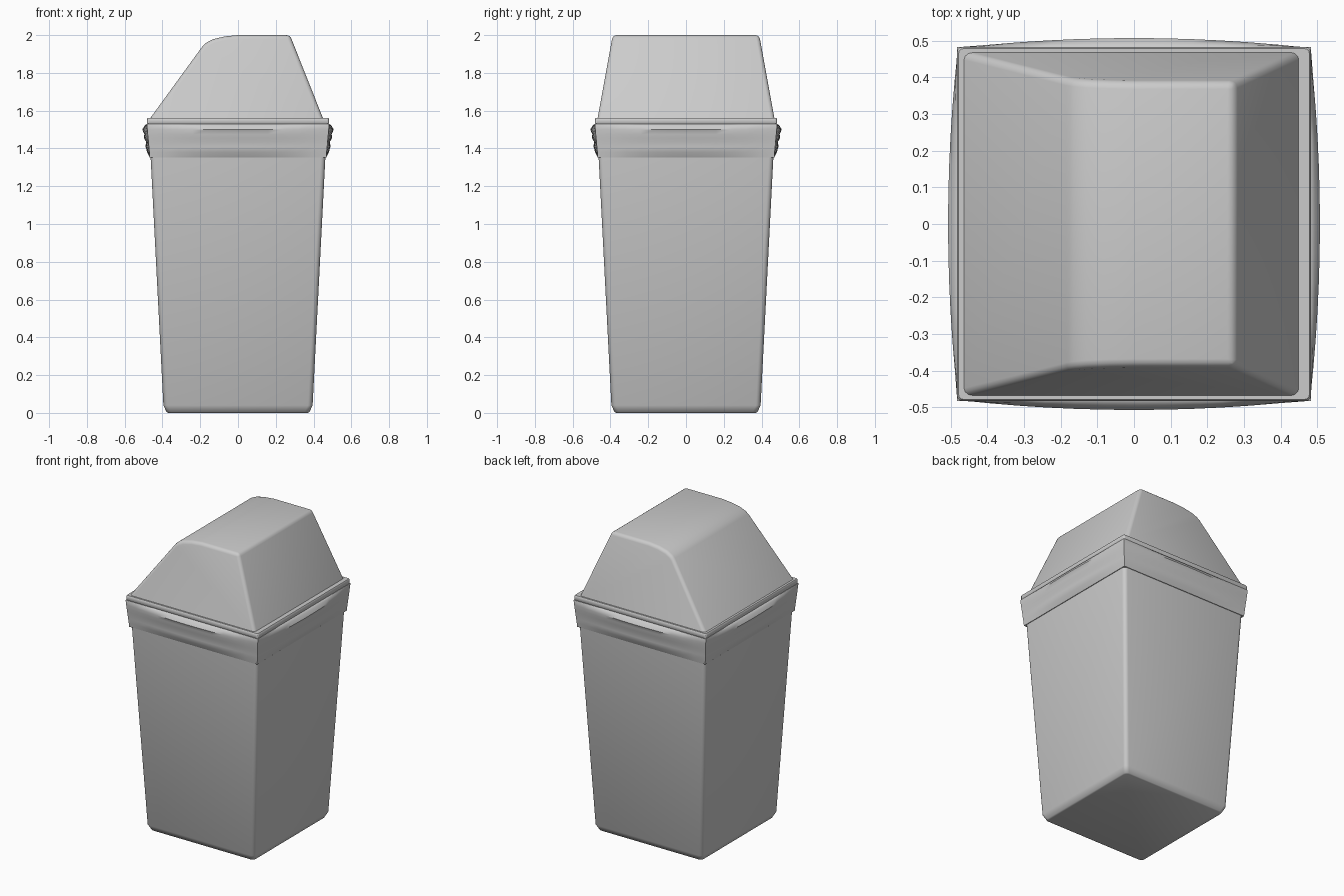
import bpy, bmesh, math

if "Cube" in bpy.data.objects:
    bpy.data.objects.remove(bpy.data.objects["Cube"])


def finish(name, bm, bevel=0.0, angle=40):
    bmesh.ops.recalc_face_normals(bm, faces=bm.faces)
    mesh = bpy.data.meshes.new(name)
    bm.to_mesh(mesh)
    bm.free()
    ob = bpy.data.objects.new(name, mesh)
    bpy.context.collection.objects.link(ob)
    bpy.ops.object.select_all(action='DESELECT')
    ob.select_set(True)
    bpy.context.view_layer.objects.active = ob
    if bevel:
        mod = ob.modifiers.new("soft_edges", 'BEVEL')
        mod.width = bevel
        mod.segments = 3
        mod.limit_method = 'ANGLE'
        mod.angle_limit = math.radians(30)
        bpy.ops.object.modifier_apply(modifier=mod.name)
    bpy.ops.object.shade_smooth_by_angle(angle=math.radians(angle))
    return ob


def loft(name, rings, cap_start=False, cap_end=False, angle=40):
    bm = bmesh.new()
    loops = [[bm.verts.new(p) for p in r] for r in rings]
    n = len(loops[0])
    for a, b in zip(loops, loops[1:]):
        for i in range(n):
            j = (i + 1) % n
            bm.faces.new((a[i], a[j], b[j], b[i]))
    if cap_start:
        bm.faces.new(loops[0])
    if cap_end:
        bm.faces.new(loops[-1])
    return finish(name, bm, angle=angle)


def rounded_square(half, radius, z, steps=4):
    pts = []
    for k in range(4):
        cx = (half - radius) * (1 if k in (0, 3) else -1)
        cy = (half - radius) * (1 if k in (0, 1) else -1)
        for s in range(steps + 1):
            a = math.pi / 2 * (k + s / steps)
            pts.append((cx + radius * math.cos(a), cy + radius * math.sin(a), z))
    return pts


def bowed_square(half, bulge, z, steps=12):
    # square ring whose sides swell outward towards their middles
    pts = []
    for k in range(4):
        c, s = [(1, 0), (0, 1), (-1, 0), (0, -1)][k]
        for i in range(steps):
            t = -1 + 2 * i / steps
            out = half + bulge * (1 - t * t)
            along = half * t
            pts.append((out * c - along * s, out * s + along * c, z))
    return pts


# Tapered bin body with a chamfered foot
body = [(0.37, 0.0), (0.378, 0.004), (0.395, 0.04), (0.465, 1.40)]
loft("bin_body", [rounded_square(h, 0.025, z) for h, z in body], cap_start=True)

# Slightly swollen rim collar
collar = [(0.45, 0, 1.352), (0.467, 0, 1.352), (0.469, 0.012, 1.38),
          (0.472, 0.018, 1.41), (0.474, 0.012, 1.435), (0.476, 0.022, 1.455),
          (0.478, 0.018, 1.475), (0.48, 0.027, 1.50), (0.482, 0.012, 1.522),
          (0.482, 0, 1.53), (0.45, 0, 1.532)]
loft("rim_collar", [bowed_square(h, b, z) for h, b, z in collar])

# Flat lid flange
flange = [(0.478, 1.528), (0.482, 1.533), (0.482, 1.556), (0.478, 1.562)]
loft("lid_flange", [rounded_square(h, 0.012, z) for h, z in flange], True, True)

# Hood: side profile swept across the width, ends leaning inward
profile = [(-0.465, 1.56), (-0.185, 1.945), (-0.165, 1.962), (-0.13, 1.979),
           (-0.07, 1.993), (0.0, 2.0), (0.275, 2.0), (0.45, 1.56)]
bm = bmesh.new()
ends = []
for side in (-1, 1):
    ends.append([bm.verts.new((x, side * (0.468 - (z - 1.56) * 0.182), z))
                 for x, z in profile])
front, back = ends
for i in range(len(profile) - 1):
    bm.faces.new((front[i], front[i + 1], back[i + 1], back[i]))
bm.faces.new(front)
bm.faces.new(back)
finish("lid_hood", bm, bevel=0.02)
